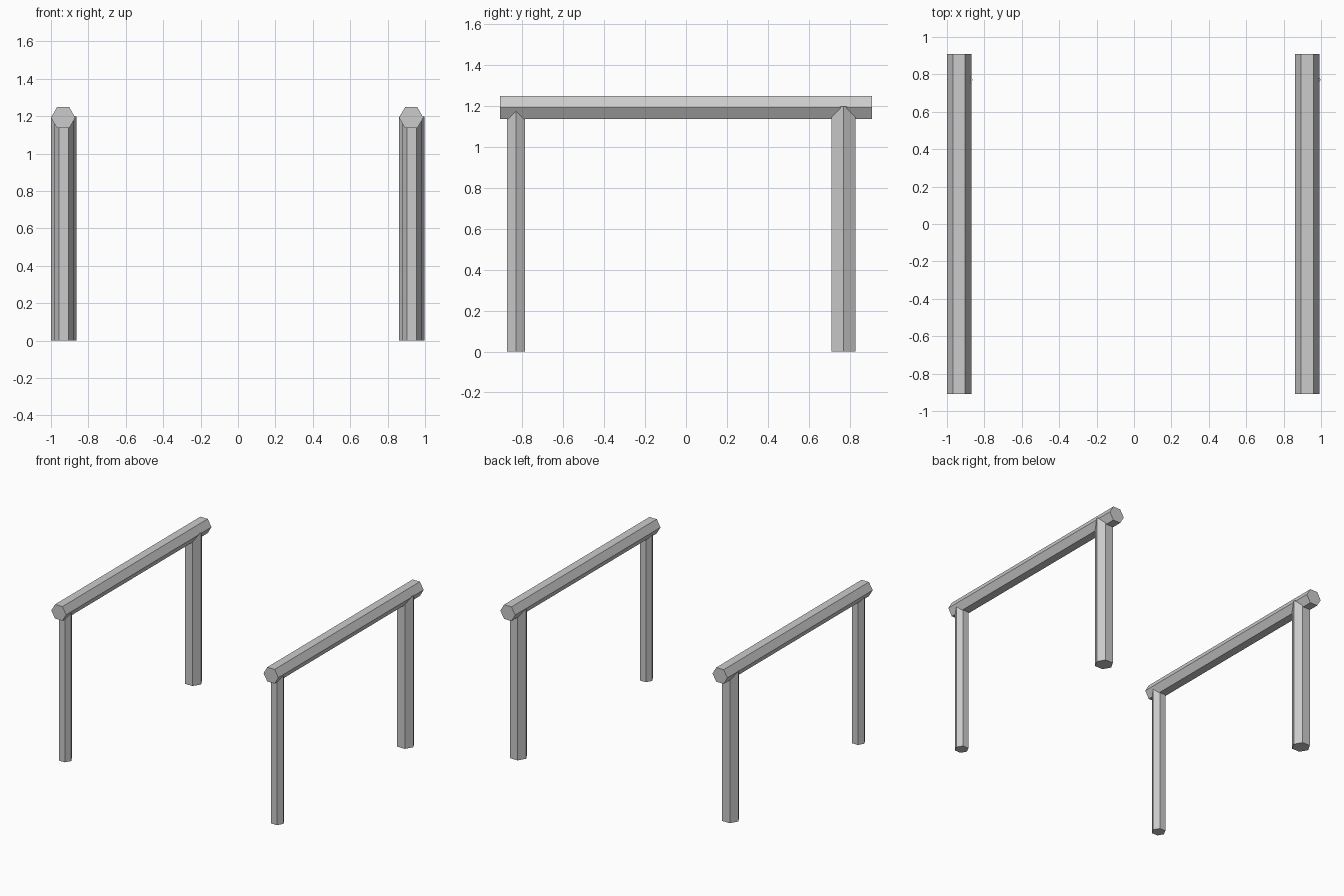
import bpy
from math import pi

if "Cube" in bpy.data.objects:
    bpy.data.objects.remove(bpy.data.objects["Cube"])

SPACING = 1.861   # distance between the two identical rails


def hex_bar(name, radius, length, location, rotation=(0, 0, 0)):
    bpy.ops.mesh.primitive_cylinder_add(vertices=6, radius=radius, depth=length,
                                        location=location, rotation=rotation)
    obj = bpy.context.object
    obj.name = name
    return obj


def post(name, radius, x, y, top):
    # hexagon corners point along x, flats face front and back
    return hex_bar(name, radius, top, (x, y, top / 2), (0, 0, pi / 2))


for i, side in enumerate(("left", "right")):
    dx = i * SPACING
    # horizontal rail, flat on top, running front to back
    hex_bar(side + "_rail", 0.065, 1.82, (-0.935 + dx, 0, 1.192),
            (pi / 2, pi / 2, 0))
    # thin front post and thick back post, both ending inside the rail
    post(side + "_front_post", 0.051, -0.931 + dx, -0.832, 1.197)
    post(side + "_back_post", 0.068, -0.931 + dx, 0.771, 1.197)
